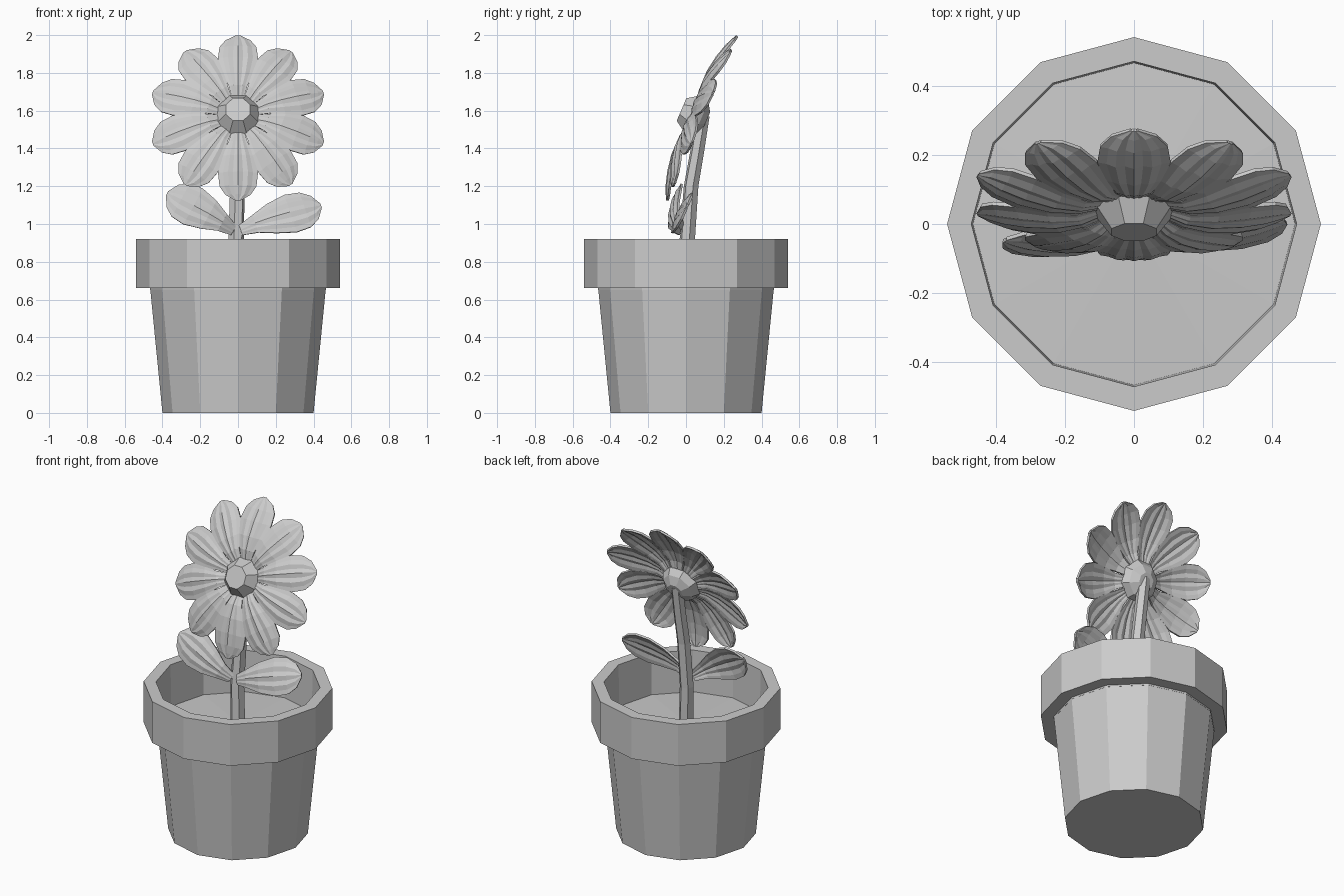
import bpy
import math
from mathutils import Vector, Matrix

if "Cube" in bpy.data.objects:
    bpy.data.objects.remove(bpy.data.objects["Cube"])


def make(name, verts, faces):
    me = bpy.data.meshes.new(name)
    me.from_pydata(verts, [], faces)
    me.update()
    ob = bpy.data.objects.new(name, me)
    bpy.context.collection.objects.link(ob)
    return ob


def loft(name, rings, caps=True):
    """Skin a list of equal-length closed rings."""
    n = len(rings[0])
    verts = [v for ring in rings for v in ring]
    faces = [(k * n + i, k * n + (i + 1) % n, (k + 1) * n + (i + 1) % n, (k + 1) * n + i)
             for k in range(len(rings) - 1) for i in range(n)]
    if caps:
        faces.append(tuple(reversed(range(n))))
        faces.append(tuple(range(len(verts) - n, len(verts))))
    return make(name, verts, faces)


def circle(r, z, n, centre=(0, 0), turn=0):
    return [Vector((centre[0] + r * math.cos(turn + math.tau * i / n),
                    centre[1] + r * math.sin(turn + math.tau * i / n), z)) for i in range(n)]


# Pot with stepped rim, then a slightly mounded soil surface
loft("pot", [circle(r, z, 12) for r, z in
             [(.40, 0), (.465, .66), (.54, .66), (.54, .92), (.47, .92), (.465, .65)]])
make("soil", circle(.468, .66, 12) + [Vector((0, 0, .68))],
     [(i, (i + 1) % 12, 12) for i in range(12)])

# Bent stem
path = [(0, 0, .65), (-.01, .007, .92), (-.003, .027, 1.2), (0, .062, 1.4), (0, .09, 1.57)]
loft("stem", [circle(.044 - .002 * k, z, 6, (x, y), .26) for k, (x, y, z) in enumerate(path)])

# Flower frame: local z is the facing direction, local y points up the flower
tilt = math.radians(23)
head_frame = Matrix.Translation((0, .05, 1.575)) @ Matrix.Rotation(math.pi / 2 - tilt, 4, 'X')

# Flower centre
head = loft("flower_centre", [circle(r, z, 8, turn=math.pi / 8) for r, z in
                              [(.05, -.065), (.1, -.035), (.125, .005), (.07, .08)]])
head.matrix_world = head_frame

# Petal outline: distance along, half width, height
OUTLINE = [(.085, .028, .012), (.16, .05, .034), (.24, .083, .034), (.33, .106, .018),
           (.40, .098, -.002), (.445, .066, -.02), (.475, .012, -.034)]
RIDGE = [-.017, -.012, -.001, -.005, .004, -.005, -.001, -.012, -.017]


def blade(name, frame, length=1.0, width=1.0, start=0.0):
    """Ribbed petal running along local x."""
    n = len(RIDGE)
    verts = []
    for x, w, h in OUTLINE:
        for j, ridge in enumerate(RIDGE):
            v = j / (n - 1) * 2 - 1
            verts.append(((x - start) * length, v * w * width, h + ridge * w / .106))
    faces = [(a * n + b, (a + 1) * n + b, (a + 1) * n + b + 1, a * n + b + 1)
             for a in range(len(OUTLINE) - 1) for b in range(n - 1)]
    ob = make(name, verts, faces)
    ob.matrix_world = frame
    mod = ob.modifiers.new("thickness", 'SOLIDIFY')
    mod.thickness = .012
    return ob


# Ten petals around the centre
for i in range(10):
    turn = Matrix.Rotation(math.pi / 2 + math.tau * i / 10, 4, 'Z')
    blade(f"petal_{i + 1}", head_frame @ turn)


def leaf(name, base, tip, across):
    """Leaf from base to tip, its face turned to the front."""
    d = Vector(tip) - Vector(base)
    x = d.normalized()
    z = x.cross(Vector(across)).normalized()
    if z.y > 0:
        z = -z
    y = z.cross(x)
    frame = Matrix((x, y, z)).transposed().to_4x4()
    frame.translation = Vector(base)
    blade(name, frame, d.length / .39, 1.06, .085)


# Two leaves on the stem
leaf("leaf_right", (.015, -.025, .965), (.435, -.03, 1.11), (-.2, .38, .9))
leaf("leaf_left", (-.025, -.025, .965), (-.365, -.085, 1.17), (.3, .25, .9))
